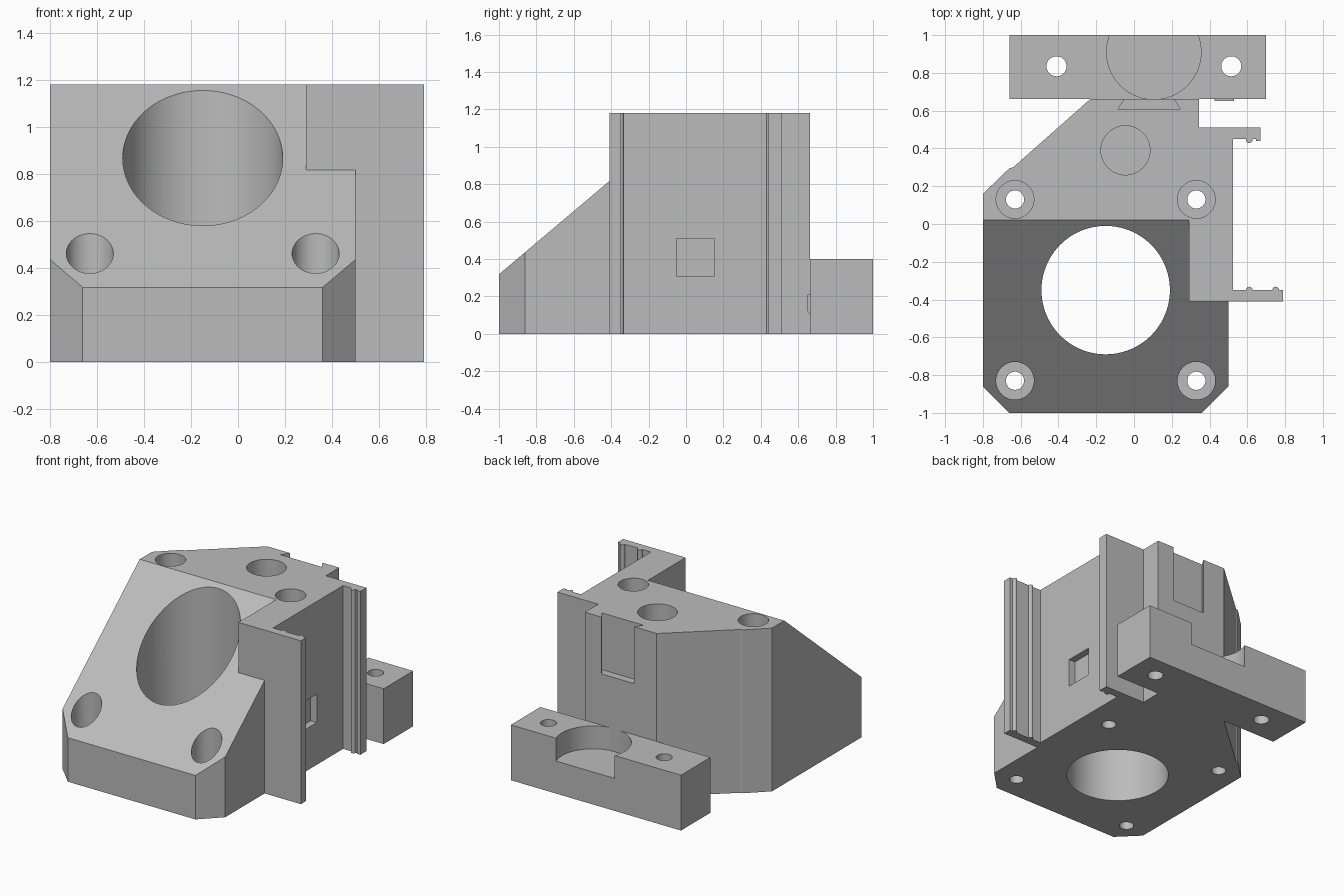
import bpy, bmesh, math

cube = bpy.data.objects.get("Cube")
if cube:
    bpy.data.objects.remove(cube, do_unlink=True)

grey = bpy.data.materials.new("plain grey")
grey.use_nodes = True
COLOUR = (0.5, 0.5, 0.5, 1)
grey.diffuse_color = COLOUR
grey.node_tree.nodes["Principled BSDF"].inputs["Base Color"].default_value = COLOUR

TOP = 1.18


def prism(name, outline, low, high, axis="z"):
    """Extrude an outline along z (x, y points) or along x (y, z points)."""
    bm = bmesh.new()
    place = (lambda a, b: (a, b, low)) if axis == "z" else (lambda a, b: (low, a, b))
    face = bm.faces.new([bm.verts.new(place(a, b)) for a, b in outline])
    moved = bmesh.ops.extrude_face_region(bm, geom=[face])["geom"]
    shift = (0, 0, high - low) if axis == "z" else (high - low, 0, 0)
    bmesh.ops.translate(bm, vec=shift, verts=[v for v in moved if isinstance(v, bmesh.types.BMVert)])
    bmesh.ops.recalc_face_normals(bm, faces=bm.faces)
    mesh = bpy.data.meshes.new(name)
    bm.to_mesh(mesh)
    bm.free()
    mesh.materials.append(grey)
    obj = bpy.data.objects.new(name, mesh)
    bpy.context.collection.objects.link(obj)
    return obj


def box(name, x0, x1, y0, y1, z0, z1):
    return prism(name, [(x0, y0), (x1, y0), (x1, y1), (x0, y1)], z0, z1)


def cylinder(name, x, y, radius, z0, z1, sides=64):
    ring = [(x + radius * math.cos(math.tau * i / sides),
             y + radius * math.sin(math.tau * i / sides)) for i in range(sides)]
    return prism(name, ring, z0, z1)


def cut(target, cutter):
    """Subtract the cutter, then remove it."""
    bpy.context.view_layer.objects.active = target
    mod = target.modifiers.new("cut", "BOOLEAN")
    mod.operation = "DIFFERENCE"
    mod.solver = "EXACT"
    mod.object = cutter
    cutter.hide_render = True
    bpy.ops.object.modifier_apply(modifier=mod.name)
    bpy.data.objects.remove(cutter, do_unlink=True)


# Main body with its two side flanges
body = prism("main_body", [
    (-0.66, -1), (0.36, -1), (0.5, -0.86), (0.5, -0.41), (0.79, -0.41),
    (0.79, -0.35), (0.525, -0.35), (0.525, 0.45), (0.67, 0.45), (0.67, 0.51),
    (0.345, 0.51), (0.345, 0.663), (-0.23, 0.663), (-0.64, 0.3), (-0.66, 0.295),
    (-0.8, 0.16), (-0.8, -0.86)], 0, TOP)

# Sloped front: full length on the wide side, shorter before the flange
SLOPE = 0.845


def slope_z(y):
    return 0.318 + SLOPE * (y + 1)


for x0, x1, y_end in ((-1, 0.29, 0.1), (0.2, 0.75, -0.41)):
    wedge = prism("slope_cutter", [(-1.1, slope_z(-1.1)), (y_end, slope_z(y_end)),
                                   (y_end, 1.5), (-1.1, 1.5)], x0, x1, "x")
    cut(body, wedge)

# Large bore and blind top hole
cut(body, cylinder("bore_cutter", -0.15, -0.35, 0.34, -0.1, 1.4, 96))
cut(body, cylinder("top_hole_cutter", -0.045, 0.39, 0.13, 0.6, 1.4))

# Counterbored corner screw holes
for x in (-0.63, 0.33):
    for y in (-0.83, 0.13):
        cut(body, cylinder("head_cutter", x, y, 0.1, 0.14, 1.4))
        cut(body, cylinder("screw_cutter", x, y, 0.048, -0.1, 0.3))

# Dovetail slot in the back and square pocket in the side
cut(body, prism("dovetail_cutter", [(-0.085, 0.607), (0.245, 0.607), (0.21, 0.663),
                                    (0.21, 0.7), (-0.05, 0.7), (-0.05, 0.663)], 0.77, 1.3))
cut(body, box("pocket_cutter", 0.475, 0.6, -0.05, 0.15, 0.305, 0.51))

# Rear mounting bar with round recess and two screw holes
bar = box("rear_bar", -0.66, 0.7, 0.663, 1, 0, 0.4)
cut(bar, cylinder("recess_cutter", 0.105, 0.91, 0.25, 0.235, 0.6, 96))
for x in (-0.41, 0.515):
    cut(bar, cylinder("bar_hole_cutter", x, 0.835, 0.053, -0.1, 0.6))

# Small catch on the front of the bar
catch = prism("bar_catch", [(0.665, 0.1), (0.65, 0.12), (0.65, 0.21), (0.665, 0.21)],
              0.425, 0.53, "x")

# Upright ribs on the flanges
ribs = [cylinder("flange_rib", x, y, 0.018, 0, TOP, 16)
        for x, y in ((0.61, -0.35), (0.75, -0.35), (0.61, 0.447))]
ribs.append(box("flange_lip", 0.645, 0.67, 0.44, 0.46, 0, TOP))

# Smooth the round walls and keep edges sharp
bpy.ops.object.select_all(action="DESELECT")
for obj in [body, bar, catch] + ribs:
    obj.select_set(True)
bpy.context.view_layer.objects.active = body
bpy.ops.object.shade_smooth_by_angle(angle=math.radians(25))
